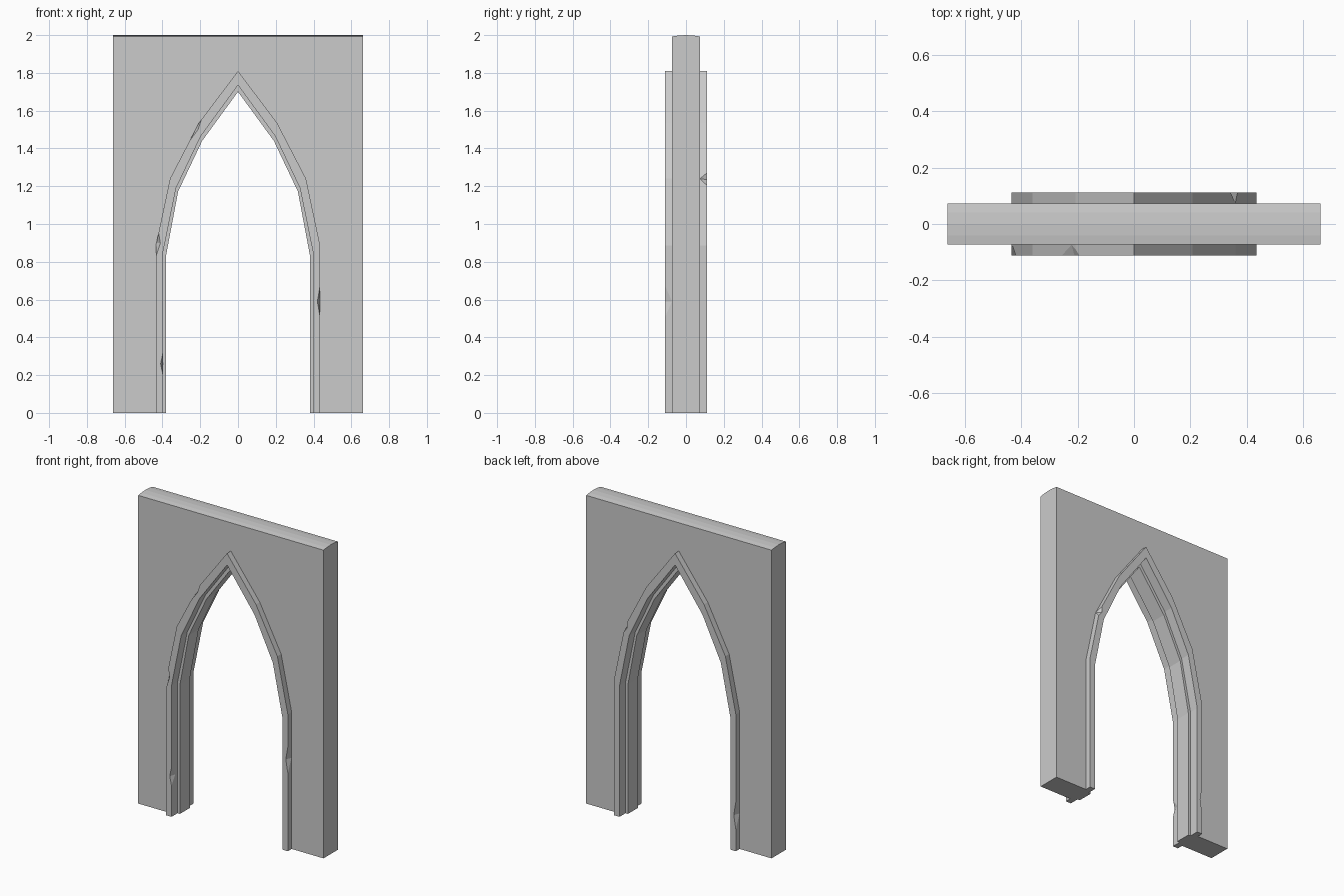
import bpy, bmesh
from math import atan2

if "Cube" in bpy.data.objects:
    bpy.data.objects.remove(bpy.data.objects["Cube"])

# Half outlines of the pointed arch (x, z), foot to apex
OUTER = [(0.435, 0), (0.435, 0.885), (0.36, 1.24), (0.207, 1.535), (0, 1.81)]
MID = [(0.397, 0), (0.397, 0.85), (0.328, 1.19), (0.197, 1.465), (0, 1.735)]
INNER = [(0.38, 0), (0.38, 0.838), (0.317, 1.172), (0.19, 1.44), (0, 1.70)]
TUCK = [((a + c) / 2, (b + d) / 2) for (a, b), (c, d) in zip(OUTER, MID)]


def full(half):
    return half + [(-x, z) for x, z in half[-2::-1]]


def loft(name, rings, cap, wrap):
    """Join point rings; cap=True fills the first and last, wrap joins them into a loop."""
    bm = bmesh.new()
    vs = [[bm.verts.new(p) for p in r] for r in rings]
    n = len(vs[0])
    pairs = list(zip(vs, vs[1:])) + ([(vs[-1], vs[0])] if wrap else [])
    for a, b in pairs:
        for i in range(n):
            j = (i + 1) % n
            bm.faces.new((a[i], a[j], b[j], b[i]))
    if cap:
        bm.faces.new(vs[0])
        bm.faces.new(vs[-1])
    bmesh.ops.recalc_face_normals(bm, faces=bm.faces)
    me = bpy.data.meshes.new(name)
    bm.to_mesh(me)
    bm.free()
    ob = bpy.data.objects.new(name, me)
    bpy.context.collection.objects.link(ob)
    return ob


# Wall with arched opening and slightly crowned top
opening = full(TUCK)
rings = []
for y in (-0.073, -0.04, 0, 0.04, 0.073):
    top = 2.0 - 0.007 * (y / 0.073) ** 2
    outline = opening + [(-0.663, 0), (-0.663, top), (0.663, top), (0.663, 0)]
    rings.append([(x, y, z) for x, z in outline])
loft("wall", rings, True, False)

# Stepped arch moulding: section swept along the arch
section = [(OUTER, -0.112), (MID, -0.112), (MID, -0.05), (INNER, -0.05),
           (INNER, 0.05), (MID, 0.05), (MID, 0.112), (OUTER, 0.112)]
paths = [(full(h), y) for h, y in section]
frame = loft("arch_frame", [[(p[i][0], y, p[i][1]) for p, y in paths]
                            for i in range(len(paths[0][0]))], True, False)

# Worn chips in the moulding edges: centre, edge direction (x, z), depth, half length
chips = [((0.435, -0.112, 0.59), (0, 1), 0.015, 0.085),
         ((-0.397, -0.112, 0.26), (0, 1), 0.013, 0.06),
         ((-0.433, -0.112, 0.90), (0.08, 1), 0.022, 0.09),
         ((-0.222, -0.112, 1.506), (0.153, 0.295), 0.012, 0.075),
         ((0.36, 0.112, 1.24), (-0.11, 0.32), 0.018, 0.05),
         ((-0.435, 0.112, 0.23), (0, 1), 0.015, 0.09)]
bm = bmesh.new()
for c, (dx, dz), depth, half in chips:
    o = bmesh.ops.create_uvsphere(bm, u_segments=4, v_segments=2, radius=1)["verts"]
    length = (dx * dx + dz * dz) ** 0.5
    ux, uz = dx / length, dz / length
    for v in o:
        a, b, t = v.co.x * depth, v.co.y * 0.038, v.co.z * half
        v.co = (c[0] + a * uz + t * ux, c[1] + b, c[2] - a * ux + t * uz)
me = bpy.data.meshes.new("chip_cutter")
bm.to_mesh(me)
bm.free()
cutter = bpy.data.objects.new("chip_cutter", me)
bpy.context.collection.objects.link(cutter)
cutter.hide_render = True
cutter.hide_viewport = False
cutter.display_type = 'WIRE'
mod = frame.modifiers.new("chips", 'BOOLEAN')
mod.operation = 'DIFFERENCE'
mod.solver = 'EXACT'
mod.object = cutter

# Bake the chips and drop the cutter
bpy.context.view_layer.objects.active = frame
frame.select_set(True)
bpy.ops.object.modifier_apply(modifier=mod.name)
bpy.data.objects.remove(cutter)
